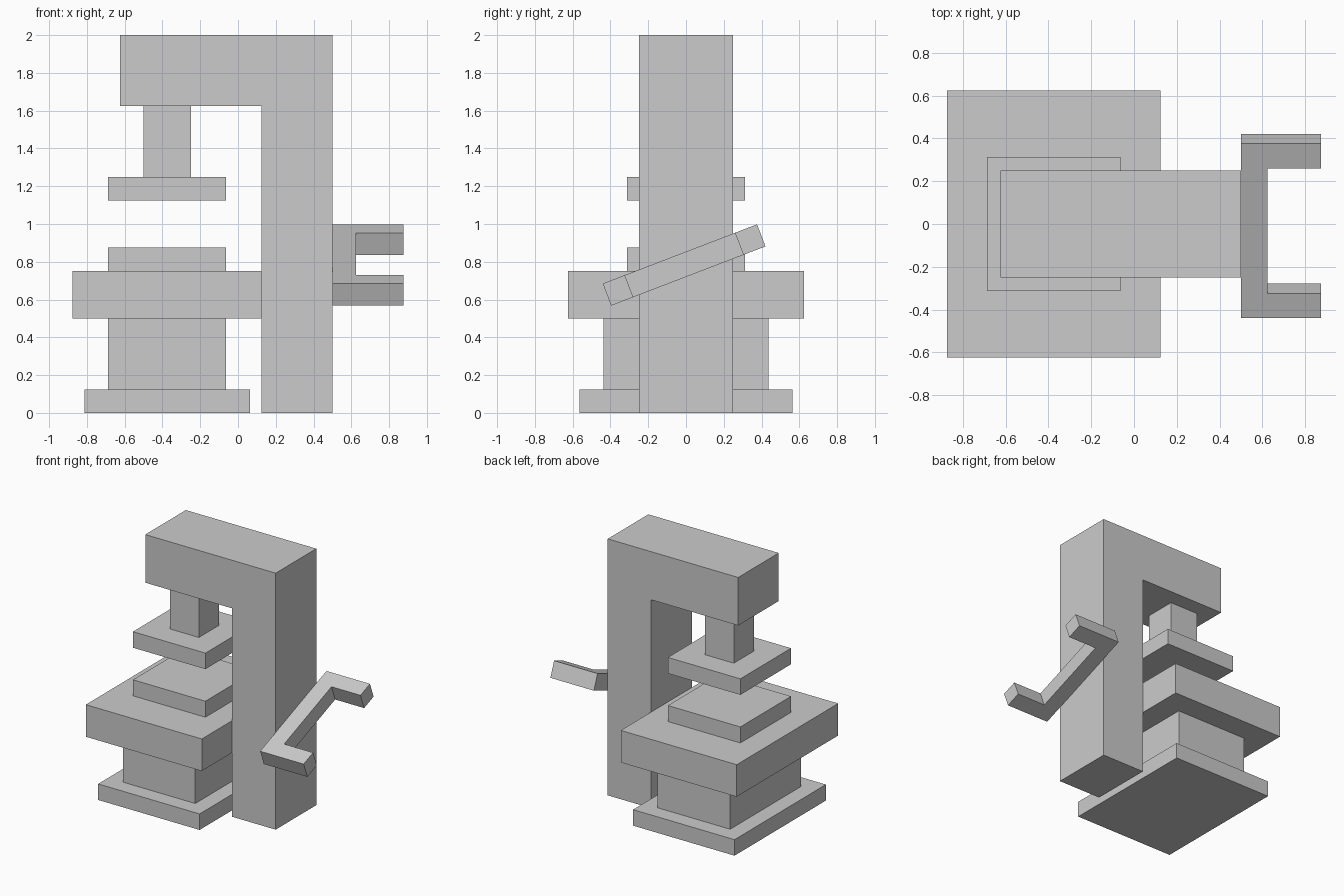
import bpy, bmesh
from math import radians
from mathutils import Matrix

cube = bpy.data.objects.get("Cube")
if cube:
    bpy.data.objects.remove(cube, do_unlink=True)

# Single plain grey
grey = bpy.data.materials.new("plain_grey")
grey.use_nodes = True
colour = (0.6, 0.6, 0.6, 1)
grey.diffuse_color = colour
grey.node_tree.nodes["Principled BSDF"].inputs["Base Color"].default_value = colour


def finish(name, bm):
    bmesh.ops.recalc_face_normals(bm, faces=bm.faces)
    mesh = bpy.data.meshes.new(name)
    bm.to_mesh(mesh)
    bm.free()
    mesh.materials.append(grey)
    obj = bpy.data.objects.new(name, mesh)
    bpy.context.collection.objects.link(obj)
    return obj


def block(name, x, width, depth, z0, z1):
    """Box centred on y = 0."""
    bm = bmesh.new()
    bmesh.ops.create_cube(bm, size=1)
    bmesh.ops.scale(bm, vec=(width, depth, z1 - z0), verts=bm.verts)
    bmesh.ops.translate(bm, vec=(x, 0, (z0 + z1) / 2), verts=bm.verts)
    return finish(name, bm)


def extrusion(name, points, direction):
    """Closed outline pushed along a direction, centred on its plane."""
    bm = bmesh.new()
    face = bm.faces.new([bm.verts.new(p) for p in points])
    new = bmesh.ops.extrude_face_region(bm, geom=[face])["geom"]
    top = [v for v in new if isinstance(v, bmesh.types.BMVert)]
    bmesh.ops.translate(bm, vec=direction, verts=top)
    bmesh.ops.translate(bm, vec=[-d / 2 for d in direction], verts=bm.verts)
    return finish(name, bm)


# Stacked base and table
MID = -0.375
block("base_plate", MID, 0.875, 1.125, 0, 0.125)
block("pedestal", MID, 0.625, 0.875, 0.125, 0.5)
block("table", MID, 1.0, 1.25, 0.5, 0.75)
block("lower_platen", MID, 0.625, 0.625, 0.75, 0.875)

# Ram hanging from the overhead arm
block("upper_platen", MID, 0.625, 0.625, 1.125, 1.25)
block("ram", MID, 0.25, 0.25, 1.25, 1.625)

# Column and overhead arm in one piece
outline = [(0.125, 0), (0.5, 0), (0.5, 2), (-0.625, 2), (-0.625, 1.625), (0.125, 1.625)]
extrusion("frame", [(x, 0, z) for x, z in outline], (0, 0.5, 0))

# Tilted U-shaped handle on the side of the column
half = [(0.5, 0.4375), (0.875, 0.4375), (0.875, 0.3125), (0.625, 0.3125)]
outline = half + [(x, -y) for x, y in reversed(half)]
handle = extrusion("side_handle", [(x, y, 0) for x, y in outline], (0, 0, 0.125))
handle.data.transform(Matrix.Translation((0, -0.01, 0.783)) @ Matrix.Rotation(radians(21), 4, "X"))
